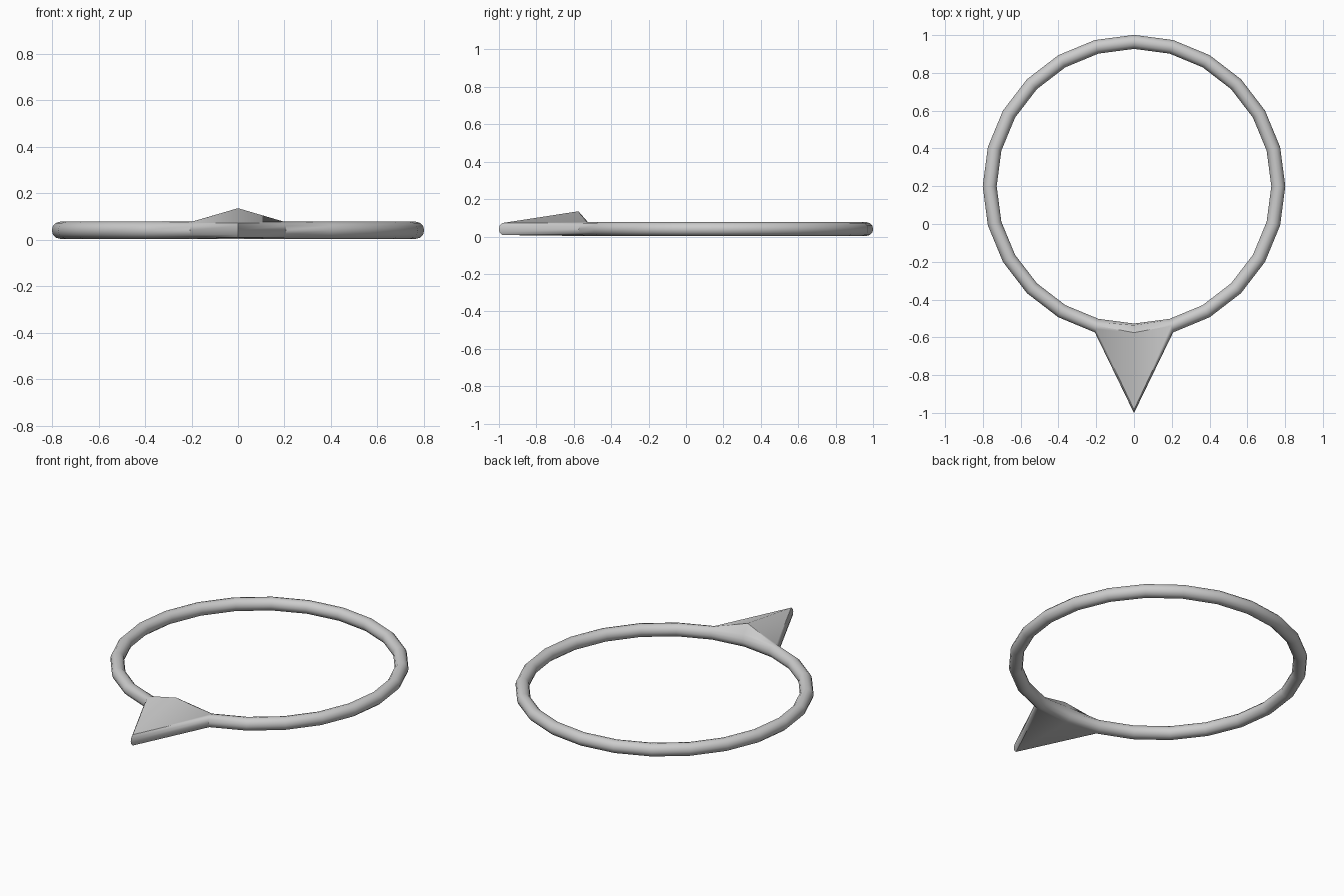
import bpy
import bmesh
from math import sin, cos, pi

if "Cube" in bpy.data.objects:
    bpy.data.objects.remove(bpy.data.objects["Cube"])

MAJOR, MINOR = 0.764, 0.037
SEGMENTS, SIDES = 24, 12
CENTRE_Y, CENTRE_Z = 0.2, 0.04


def section(i):
    """Cross-section of the ring; section 0 is drawn out into the pointer."""
    a = -pi / 2 + 2 * pi * i / SEGMENTS
    points = []
    for j in range(SIDES):
        t = 2 * pi * j / SIDES
        r, z = MAJOR + MINOR * cos(t), CENTRE_Z + MINOR * sin(t)
        if i == 0:
            if cos(t) > 0.1:        # outer side becomes the tip
                r += 0.4
            elif j == 3:            # raised crest
                r, z = 0.775, 0.135
            elif j == 4:            # foot of the crest, inside the ring
                r, z = 0.736, 0.083
        points.append((r * cos(a), CENTRE_Y + r * sin(a), z))
    return points


# Ring with pointer
bm = bmesh.new()
rings = [[bm.verts.new(p) for p in section(i)] for i in range(SEGMENTS)]
for i in range(SEGMENTS):
    a, b = rings[i], rings[(i + 1) % SEGMENTS]
    for j in range(SIDES):
        k = (j + 1) % SIDES
        bm.faces.new((a[j], b[j], b[k], a[k]))
bmesh.ops.recalc_face_normals(bm, faces=bm.faces)
mesh = bpy.data.meshes.new("pointer_ring")
bm.to_mesh(mesh)
bm.free()

ring = bpy.data.objects.new("pointer_ring", mesh)
bpy.context.collection.objects.link(ring)
bpy.context.view_layer.objects.active = ring
ring.select_set(True)
bpy.ops.object.shade_smooth_by_angle(angle=0.7)
